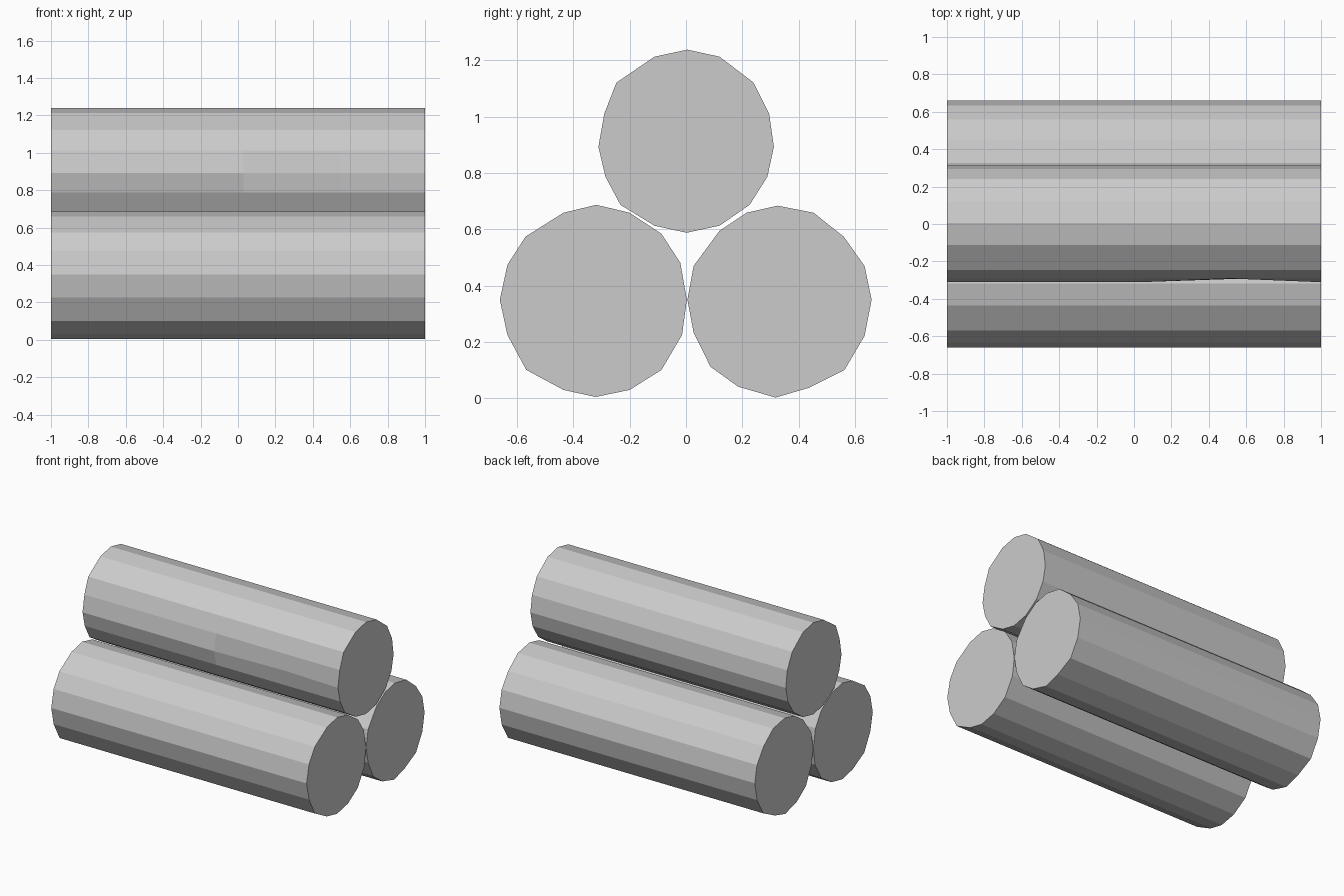
import bpy, bmesh

if "Cube" in bpy.data.objects:
    bpy.data.objects.remove(bpy.data.objects["Cube"])

# End outlines as (y, z), sixteen hewn sides each, clockwise from the top
UPPER = [(.005, 1.238), (.119, 1.213), (.24, 1.121), (.295, 1.011),
         (.312, .893), (.289, .787), (.226, .687), (.119, .613),
         (.002, .588), (-.112, .613), (-.233, .687), (-.286, .787),
         (-.311, .893), (-.29, 1.011), (-.247, 1.121), (-.112, 1.213)]
FRONT = [(-.318, .687), (-.2, .659), (-.087, .584), (-.02, .481),
         (.003, .35), (-.014, .225), (-.087, .101), (-.2, .03),
         (-.321, .005), (-.435, .03), (-.567, .101), (-.634, .225),
         (-.661, .35), (-.634, .474), (-.57, .574), (-.435, .659)]
BACK = [(.325, .684), (.453, .659), (.56, .574), (.634, .47),
        (.659, .35), (.634, .222), (.563, .101), (.435, .037),
        (.318, .003), (.186, .041), (.087, .112), (.027, .233),
        (.005, .35), (.027, .47), (.119, .595), (.215, .659)]


def make_log(name, outline, dents=None):
    """Loft the outline along x; dents = {x: {corner: (dy, dz)}}."""
    dents = dents or {}
    bm = bmesh.new()
    rings = []
    for x in sorted([-1, 1, *dents]):
        ring = []
        for i, (y, z) in enumerate(outline):
            dy, dz = dents.get(x, {}).get(i, (0, 0))
            ring.append(bm.verts.new((x, y + dy, z + dz)))
        rings.append(ring)
    n = len(outline)
    for a, b in zip(rings, rings[1:]):
        for i in range(n):
            j = (i + 1) % n
            bm.faces.new((a[i], a[j], b[j], b[i]))
    bm.faces.new(rings[0])
    bm.faces.new(rings[-1])
    bmesh.ops.recalc_face_normals(bm, faces=bm.faces)
    mesh = bpy.data.meshes.new(name)
    bm.to_mesh(mesh)
    bm.free()
    obj = bpy.data.objects.new(name, mesh)
    bpy.context.collection.objects.link(obj)
    return obj


# Two logs on the ground, one resting on top with a shallow chipped side
make_log("front_log", FRONT)
make_log("back_log", BACK)
make_log("upper_log", UPPER, {.03: {}, .55: {12: (.018, 0)}})
